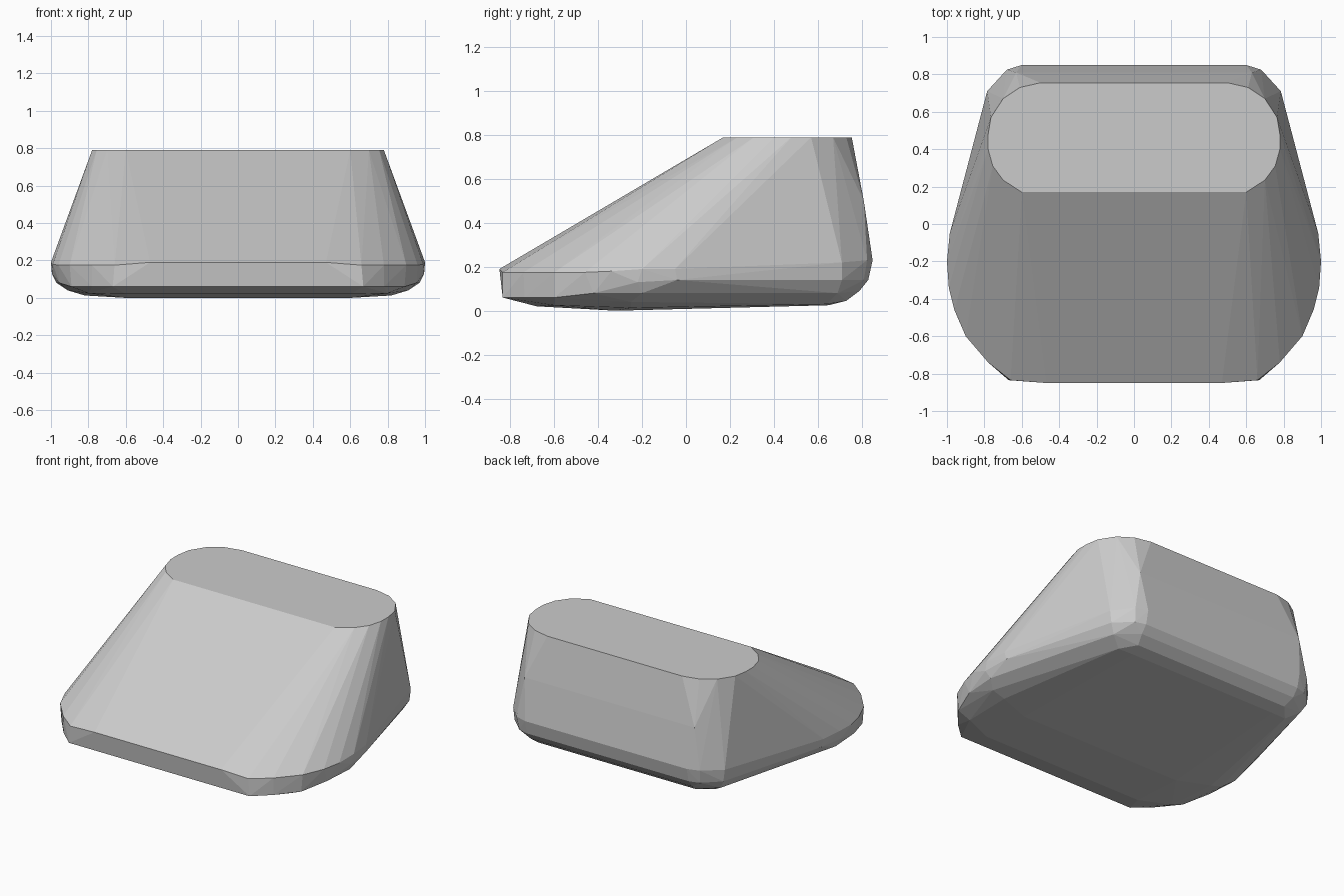
import bpy, bmesh, math

# Half outlines (x >= 0), front to back; each point is x, y, z
TOP_Z = 0.79
top_rim = [(x, y, TOP_Z) for x, y in [
    (0.60, 0.17), (0.70, 0.235), (0.755, 0.31), (0.78, 0.40), (0.78, 0.48),
    (0.765, 0.57), (0.70, 0.67), (0.61, 0.73), (0.50, 0.755)]]

# Widest band around the body, with the upright front lip
belt = [(0.47, -0.85, 0.19), (0.66, -0.835, 0.175), (0.78, -0.74, 0.175),
        (0.90, -0.60, 0.175), (0.96, -0.46, 0.175), (0.99, -0.34, 0.18),
        (1.00, -0.20, 0.19), (0.985, -0.05, 0.19), (0.785, 0.71, 0.22),
        (0.68, 0.825, 0.23), (0.60, 0.85, 0.23), (0.63, 0.81, 0.50)]

# Lower band, rounding towards the underside
lower = [(0.67, -0.835, 0.06), (0.78, -0.735, 0.06), (0.89, -0.60, 0.06),
         (0.955, -0.42, 0.08), (0.995, -0.22, 0.13), (0.97, -0.20, 0.08),
         (0.98, -0.04, 0.14), (0.775, 0.71, 0.14), (0.67, 0.81, 0.14),
         (0.60, 0.83, 0.14), (0.60, 0.79, 0.09), (0.74, 0.69, 0.08)]

# Underside, very slightly bowed
base = [(0.60, -0.68, 0.02), (0.80, -0.60, 0.025), (0.91, -0.25, 0.04),
        (0.82, -0.25, 0.013), (0.60, -0.32, 0.0), (0.66, 0.64, 0.03),
        (0.58, 0.73, 0.045), (0.55, 0.65, 0.025)]

# Mirror the points and wrap them in a convex skin
bm = bmesh.new()
for x, y, z in top_rim + belt + lower + base:
    for side in (1, -1):
        bm.verts.new((side * x, y, z))
hull = bmesh.ops.convex_hull(bm, input=bm.verts[:])
loose = [v for v in bm.verts if not v.link_faces]
bmesh.ops.delete(bm, geom=loose, context='VERTS')
bmesh.ops.dissolve_limit(bm, angle_limit=math.radians(1),
                         verts=bm.verts[:], edges=bm.edges[:])
bmesh.ops.recalc_face_normals(bm, faces=bm.faces[:])

mesh = bpy.data.meshes.new("wedge_body")
bm.to_mesh(mesh)
bm.free()
body = bpy.data.objects.new("wedge_body", mesh)
bpy.context.collection.objects.link(body)
